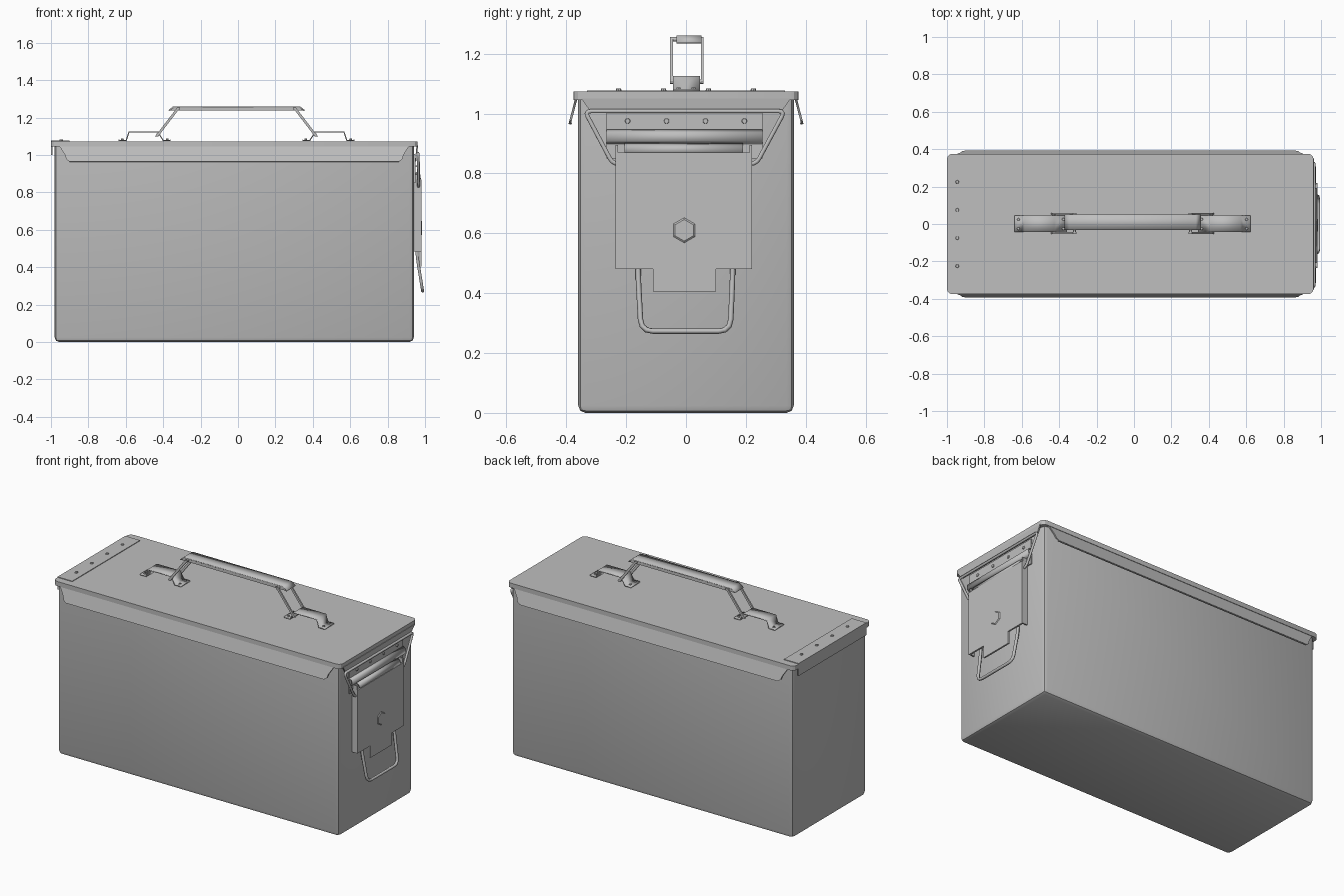
import bpy, bmesh, math
from mathutils import Vector

cube = bpy.data.objects.get("Cube")
if cube:
    bpy.data.objects.remove(cube, do_unlink=True)

steel = bpy.data.materials.new("grey steel")
steel.use_nodes = True
GREY = (0.52, 0.52, 0.52, 1)
steel.diffuse_color = GREY
steel.node_tree.nodes["Principled BSDF"].inputs["Base Color"].default_value = GREY


def finish(name, bm):
    """Turn a bmesh into a steel object."""
    bmesh.ops.recalc_face_normals(bm, faces=bm.faces)
    mesh = bpy.data.meshes.new(name)
    bm.to_mesh(mesh)
    bm.free()
    mesh.materials.append(steel)
    ob = bpy.data.objects.new(name, mesh)
    bpy.context.collection.objects.link(ob)
    return ob


def box(name, x, y, z, bevel=0.0, pick=None, segments=2):
    """Box from three ranges, with the edges chosen by pick rounded."""
    bm = bmesh.new()
    bmesh.ops.create_cube(bm, size=1)
    for v in bm.verts:
        v.co = [r[0] if c < 0 else r[1] for c, r in zip(v.co, (x, y, z))]
    if bevel:
        edges = [e for e in bm.edges if pick is None or pick(e)]
        bmesh.ops.bevel(bm, geom=edges, offset=bevel, segments=segments,
                        profile=0.5, affect='EDGES')
    return finish(name, bm)


def sheet(name, points, depth):
    """Flat outline extruded along a vector."""
    bm = bmesh.new()
    face = bm.faces.new([bm.verts.new(p) for p in points])
    out = bmesh.ops.extrude_face_region(bm, geom=[face], use_keep_orig=True)
    verts = [g for g in out["geom"] if isinstance(g, bmesh.types.BMVert)]
    bmesh.ops.translate(bm, vec=Vector(depth), verts=verts)
    return finish(name, bm)


def strip(name, path, width, thick):
    """Bent flat strip: an x-z path, swept over a y range."""
    bm = bmesh.new()
    rows = [[bm.verts.new((x, y, z)) for y in width] for x, z in path]
    for a, b in zip(rows, rows[1:]):
        bm.faces.new((a[0], b[0], b[1], a[1]))
    ob = finish(name, bm)
    mod = ob.modifiers.new("thickness", 'SOLIDIFY')
    mod.thickness = thick
    mod.offset = 0
    return ob


def wire(name, points, radius, bend=0.03, closed=False):
    """Round wire through points, with its corners rounded."""
    pts = [Vector(p) for p in points]
    path = []
    for i, p in enumerate(pts):
        if not closed and i in (0, len(pts) - 1):
            path.append(p)
            continue
        a = p + (pts[i - 1] - p).normalized() * bend
        b = p + (pts[(i + 1) % len(pts)] - p).normalized() * bend
        for t in (0, 0.33, 0.67, 1):
            path.append(a.lerp(p, t).lerp(p.lerp(b, t), t))
    curve = bpy.data.curves.new(name, 'CURVE')
    curve.dimensions = '3D'
    curve.bevel_depth = radius
    curve.bevel_resolution = 1
    curve.use_fill_caps = True
    spline = curve.splines.new('POLY')
    spline.points.add(len(path) - 1)
    for sp, p in zip(spline.points, path):
        sp.co = (*p, 1)
    spline.use_cyclic_u = closed
    curve.materials.append(steel)
    ob = bpy.data.objects.new(name, curve)
    bpy.context.collection.objects.link(ob)
    return ob


def rivet(name, at, axis, radius=0.01, sides=8, height=0.008):
    """Short round or hexagonal stud."""
    bm = bmesh.new()
    bmesh.ops.create_cone(bm, cap_ends=True, segments=sides, radius1=radius,
                          radius2=radius * 0.8, depth=height)
    ob = finish(name, bm)
    ob.rotation_euler = Vector(axis).to_track_quat('Z', 'Y').to_euler()
    ob.location = at
    return ob


def upright(e):
    return abs(e.verts[0].co.z - e.verts[1].co.z) > 0.01


def not_top(e):
    return min(v.co.z for v in e.verts) < 0.01


# Body and lid
box("body", (-0.98, 0.94), (-0.36, 0.36), (0, 1.05), 0.024, not_top)
box("lid", (-1, 0.96), (-0.375, 0.375), (1.045, 1.073), 0.028, upright, 3)

# Flared skirts along both long sides of the lid
for side, label in ((-1, "front"), (1, "back")):
    outline = [(-0.98, 1.06), (0.94, 1.06), (0.91, 1.04), (0.885, 1.0), (0.878, 0.977),
               (0.86, 0.965), (-0.9, 0.965), (-0.918, 0.977), (-0.925, 1.0), (-0.95, 1.04)]
    sheet(label + "_lid_skirt",
          [(x, side * (0.36 + (1.06 - z) * 0.26), z) for x, z in outline],
          (0, side * 0.008, 0))
    wire(label + "_skirt_hem", [(-0.9, side * 0.386, 0.967), (0.86, side * 0.386, 0.967)], 0.005)

# Hinge strip with rivets on the rear end
box("hinge_strip", (-1, -0.9), (-0.33, 0.33), (1.07, 1.077))
box("hinge_flap", (-1, -0.992), (-0.33, 0.33), (1.0, 1.073))
for i in range(4):
    rivet("hinge_rivet", (-0.945, -0.225 + i * 0.15, 1.079), (0, 0, 1))

# Latch end: lid lip, mounting plate, folded rib
sheet("latch_lip", [(0.955, -0.35, 1.05), (0.955, 0.35, 1.05),
                    (0.95, 0.32, 1.008), (0.95, -0.32, 1.008)], (0.008, 0, 0))
box("latch_mount", (0.938, 0.948), (-0.265, 0.255), (0.85, 1.005))
strip("latch_rib", [(0.946, 0.945), (0.964, 0.935), (0.964, 0.91), (0.946, 0.9)],
      (-0.265, 0.255), 0.006)
for i in range(4):
    rivet("mount_rivet", (0.949, -0.195 + i * 0.13, 0.975), (1, 0, 0))

# Latch cover: stepped plate, folded sides, hexagonal boss
cover = [(-0.235, 0.87), (-0.235, 0.48), (-0.11, 0.48), (-0.11, 0.405), (0.1, 0.405),
         (0.1, 0.48), (0.22, 0.48), (0.22, 0.87)]
sheet("latch_cover", [(0.97, y, z) for y, z in cover], (0.01, 0, 0))
for y in (-0.235, 0.212):
    box("latch_cover_side", (0.944, 0.975), (y, y + 0.008), (0.48, 0.895))
strip("latch_cover_top", [(0.975, 0.87), (0.968, 0.89), (0.95, 0.898)], (-0.205, 0.19), 0.008)
rivet("latch_boss", (0.981, -0.006, 0.61), (1, 0, 0), 0.045, 6, 0.006)

# Wire bail over the lip and pull loop below
wire("latch_bail", [(0.962, -0.2, 0.832), (0.966, -0.245, 0.832), (0.963, -0.338, 1.008),
                    (0.963, 0.33, 1.008), (0.966, 0.235, 0.832), (0.962, 0.19, 0.832)], 0.008, 0.02)
wire("pull_loop", [(0.955, -0.16, 0.52), (0.957, -0.16, 0.46), (0.987, -0.15, 0.273),
                   (0.987, 0.148, 0.273), (0.957, 0.156, 0.46), (0.955, 0.156, 0.52)], 0.009, 0.04)

# Handle: a bracket and two arms at each end, joined by a channel grip
MID = -0.008
for s, label in ((-1, "rear"), (1, "latch")):
    bracket = [(0.63, 1.078), (0.59, 1.078), (0.575, 1.122), (0.42, 1.122),
               (0.392, 1.078), (0.352, 1.078)]
    strip(label + "_handle_bracket", [(MID + s * x, z) for x, z in bracket], (-0.043, 0.046), 0.007)
    for x in (0.61, 0.37):
        for y in (-0.025, 0.025):
            rivet("bracket_rivet", (MID + s * x, y, 1.083), (0, 0, 1), 0.008)
    arm = [(MID + s * x, z) for x, z in ((0.435, 1.1), (0.418, 1.1), (0.3, 1.254), (0.317, 1.254))]
    for y in (-0.053, 0.05):
        sheet(label + "_handle_arm", [(x, y, z) for x, z in arm], (0, 0.009, 0))
    wire(label + "_handle_pin", [(MID + s * 0.422, -0.053, 1.106), (MID + s * 0.422, 0.059, 1.106)], 0.009)
    wire(label + "_handle_crossbar", [(MID + s * 0.31, -0.053, 1.248), (MID + s * 0.31, 0.059, 1.248)], 0.008)
grip = [(-0.37, 1.237), (-0.345, 1.257), (0.33, 1.257), (0.355, 1.237)]
strip("handle_grip", grip, (-0.032, 0.052), 0.007)
for y in (-0.032, 0.046):
    sheet("grip_edge", [(x, y, z) for x, z in grip], (0, 0.006, 0))

# Smooth shading with sharp edges kept
bpy.ops.object.select_all(action='DESELECT')
for ob in bpy.context.scene.objects:
    if ob.type == 'MESH':
        ob.select_set(True)
        bpy.context.view_layer.objects.active = ob
bpy.ops.object.shade_smooth_by_angle(angle=math.radians(25))
